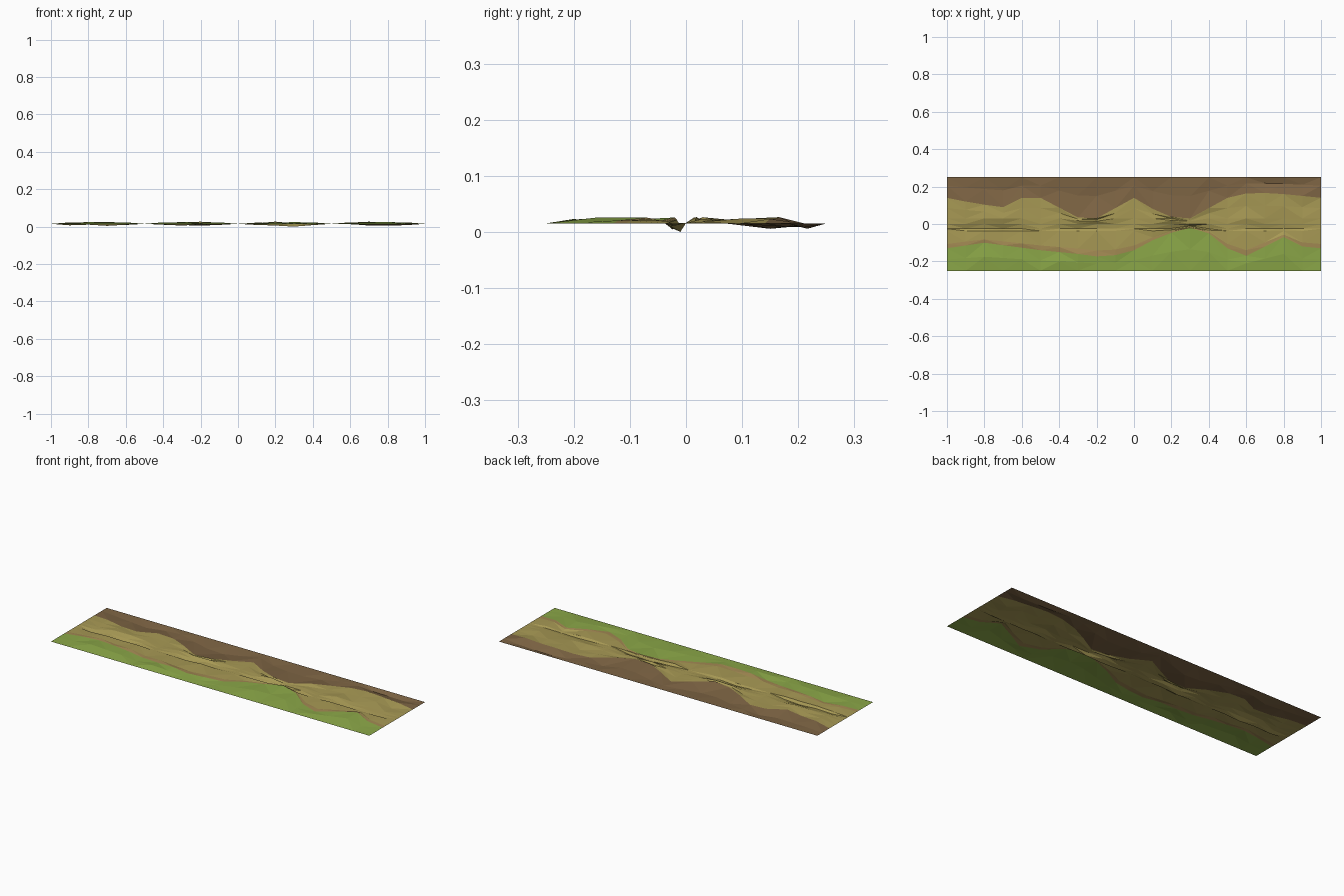
import bpy, math, random

if "Cube" in bpy.data.objects:
    bpy.data.objects.remove(bpy.data.objects["Cube"])

random.seed(4)
BASE, N = 0.015, 20                     # rim height, columns along x

# outlines of the sandy path: upper (dirt side) and lower (grass side)
UPPER = [(-1, .14), (-.85, .11), (-.7, .09), (-.65, .14), (-.5, .14), (-.3, .035), (-.2, .03),
         (0, .14), (.17, .04), (.3, .03), (.5, .14), (.63, .17), (.8, .16), (1, .14)]
LOWER = [(-1, -.13), (-.8, -.10), (-.5, -.14), (-.3, -.16), (-.15, -.18), (0, -.14), (.15, -.06),
         (.3, -.02), (.4, -.05), (.5, -.13), (.6, -.17), (.8, -.07), (.9, -.12), (1, -.13)]


def sample(curve, x):
    for (x0, y0), (x1, y1) in zip(curve, curve[1:]):
        if x <= x1 + 1e-6:
            return y0 + (y1 - y0) * (x - x0) / (x1 - x0)
    return curve[-1][1]


def column(i):
    """Cross-section of the ground at column i, front to back."""
    x = -1 + 2 * i / N
    up, low = sample(UPPER, x), sample(LOWER, x)
    fringe = low * 0.82
    c2 = max(-.025, low * .5)
    c1 = c2 - min(.012, (c2 - fringe) * .5)
    d1 = min(.03, up * .5)
    ys = [-.25, (low - .25) / 2, low, fringe, c1, c2, 0, d1, (d1 + up) / 2, up, (up + .25) / 2 + .01, .25]
    # typical rise or dip of each row; tile seams every 0.5 stay level
    rise = [0, .006, .006, .007, .004, -.007, .001, .007, .004, .007, -.005, 0]
    amp = abs(math.sin(2 * math.pi * x)) ** .6
    pts = []
    for k, (y, r) in enumerate(zip(ys, rise)):
        wobble = random.uniform(-.005, .005) if 0 < k < 11 and k != 6 else 0
        pts.append((x, y, BASE + amp * max(-.014, min(.013, r + wobble))))
    return pts


grid = [column(i) for i in range(N + 1)]
x, y, z = grid[13][5]
grid[13][5] = (x, y, 0)                 # deepest hollow in the path


def band(name, first, last, color):
    """Flat-shaded triangle strip between two rows of the grid."""
    rows = last - first + 1
    verts = [p for c in grid for p in c[first:last + 1]]
    faces = []
    for i in range(N):
        for k in range(rows - 1):
            a, b = i * rows + k, (i + 1) * rows + k
            if i % 2:
                faces += [(a, b, b + 1), (a, b + 1, a + 1)]
            else:
                faces += [(a, b, a + 1), (b, b + 1, a + 1)]
    mesh = bpy.data.meshes.new(name)
    mesh.from_pydata(verts, [], faces)
    mat = bpy.data.materials.new(name + "_color")
    mat.diffuse_color = (*color, 1)
    mat.use_nodes = True
    mat.node_tree.nodes["Principled BSDF"].inputs["Base Color"].default_value = mat.diffuse_color
    mesh.materials.append(mat)
    bpy.context.collection.objects.link(bpy.data.objects.new(name, mesh))


band("grass", 0, 2, (.26, .39, .065))
band("path_edge", 2, 3, (.36, .25, .085))
band("sand_path", 3, 9, (.39, .32, .09))
band("dirt_bank", 9, 11, (.21, .13, .058))
